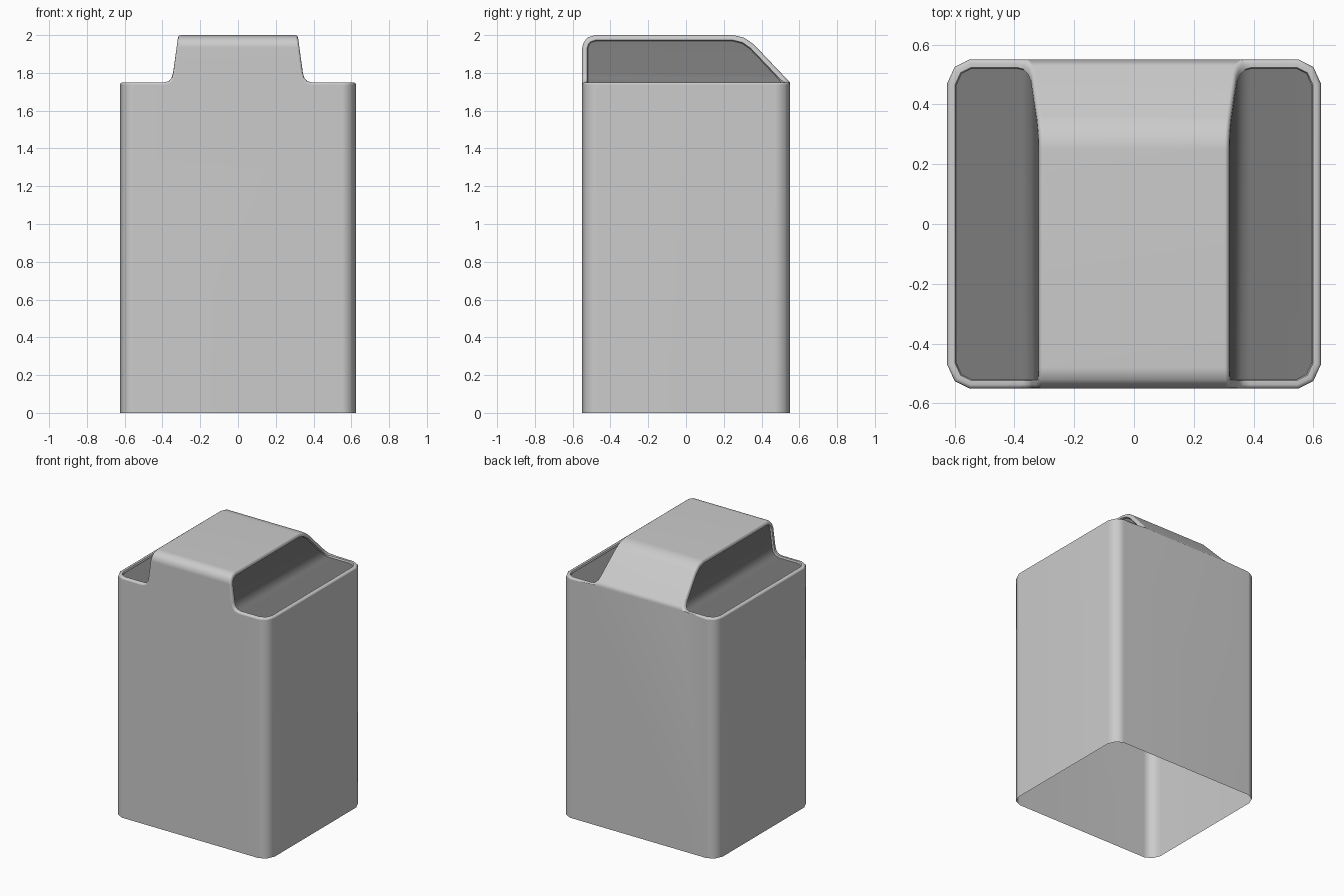
import bpy, bmesh
from mathutils import Vector

if "Cube" in bpy.data.objects:
    bpy.data.objects.remove(bpy.data.objects["Cube"])


def prism(name, pts, axis, lo, hi):
    """Extrude a 2D outline along one axis (0=x, 1=y, 2=z)."""
    def place(p, t):
        c = list(p)
        c.insert(axis, t)
        return c
    bm = bmesh.new()
    face = bm.faces.new([bm.verts.new(place(p, lo)) for p in pts])
    ext = bmesh.ops.extrude_face_region(bm, geom=[face])
    shift = Vector(place((0, 0), hi - lo))
    bmesh.ops.translate(bm, vec=shift,
                        verts=[g for g in ext["geom"] if isinstance(g, bmesh.types.BMVert)])
    bmesh.ops.recalc_face_normals(bm, faces=bm.faces[:])
    me = bpy.data.meshes.new(name)
    bm.to_mesh(me)
    bm.free()
    ob = bpy.data.objects.new(name, me)
    bpy.context.collection.objects.link(ob)
    return ob


def boolean(ob, tool, operation):
    mod = ob.modifiers.new("bool", "BOOLEAN")
    mod.operation, mod.object, mod.solver = operation, tool, "EXACT"
    bpy.context.view_layer.objects.active = ob
    bpy.ops.object.modifier_apply(modifier=mod.name)
    bpy.data.objects.remove(tool)


# Body: rounded rectangle plan
corner = [(0.625, 0.47), (0.60, 0.525), (0.55, 0.55)]
plan = (corner + [(-x, y) for x, y in reversed(corner)]
        + [(-x, -y) for x, y in corner] + [(x, -y) for x, y in reversed(corner)])
body = prism("bin_shell", plan, 2, 0, 2.2)

# Side silhouette: rounded front edge, sloping back of the hood
side = [(-0.57, -0.5), (-0.57, 1.87), (-0.54, 1.965), (-0.52, 1.988), (-0.48, 2.0),
        (0.25, 2.0), (0.31, 1.985), (0.36, 1.95), (0.569, 1.73), (0.569, -0.5)]
boolean(body, prism("side_cutter", side, 0, -1, 1), "INTERSECT")

# Front silhouette: step beside the hood, cut on both sides
step = [(0.39, 1.75), (0.365, 1.757), (0.35, 1.775), (0.343, 1.80),
        (0.303, 2.1), (0.9, 2.1), (0.9, 1.75)]
for s in (1, -1):
    boolean(body, prism("step_cutter", [(s * x, z) for x, z in step], 1, -1, 1), "DIFFERENCE")

# Materials: grey shell, dark recessed panels
body.data.materials.clear()
for name, v in (("shell_grey", 0.8), ("panel_dark", 0.2)):
    mat = bpy.data.materials.new(name)
    mat.diffuse_color = (v, v, v, 1)
    mat.use_nodes = True
    mat.node_tree.nodes["Principled BSDF"].inputs["Base Color"].default_value = mat.diffuse_color
    body.data.materials.append(mat)

bm = bmesh.new()
bm.from_mesh(body.data)
bmesh.ops.remove_doubles(bm, verts=bm.verts[:], dist=0.001)
bm.normal_update()

# Open underside
bmesh.ops.delete(bm, geom=[f for f in bm.faces if f.normal.z < -0.9], context="FACES")

# Mark the step faces as panels
for f in bm.faces:
    c, n = f.calc_center_median(), f.normal
    floor = n.z > 0.9 and 1.7 < c.z < 1.76
    wall = c.z > 1.7 and abs(c.x) < 0.4 and abs(n.x) > 0.3
    f.material_index = 1 if floor or wall else 0

# Rounded rim
rim = [e for e in bm.edges if len(e.link_faces) == 2
       and e.link_faces[0].material_index != e.link_faces[1].material_index]
bmesh.ops.bevel(bm, geom=rim, offset=0.013, segments=2, profile=0.5,
                affect="EDGES", clamp_overlap=False, material=0)

# Flat rim band, then a small step down to the panel
for thickness, depth in ((0.013, 0), (0.004, -0.012)):
    panels = [f for f in bm.faces if f.material_index == 1]
    ring = bmesh.ops.inset_region(bm, faces=panels, thickness=thickness, depth=depth,
                                  use_even_offset=True, use_boundary=True)
    for f in ring["faces"]:
        f.material_index = 0
bm.to_mesh(body.data)
bm.free()

# Smooth shading with crisp rim step
bpy.ops.object.select_all(action="DESELECT")
body.select_set(True)
bpy.context.view_layer.objects.active = body
bpy.ops.object.shade_smooth_by_angle(angle=0.87)
wn = body.modifiers.new("weighted_normals", "WEIGHTED_NORMAL")
wn.keep_sharp = True
